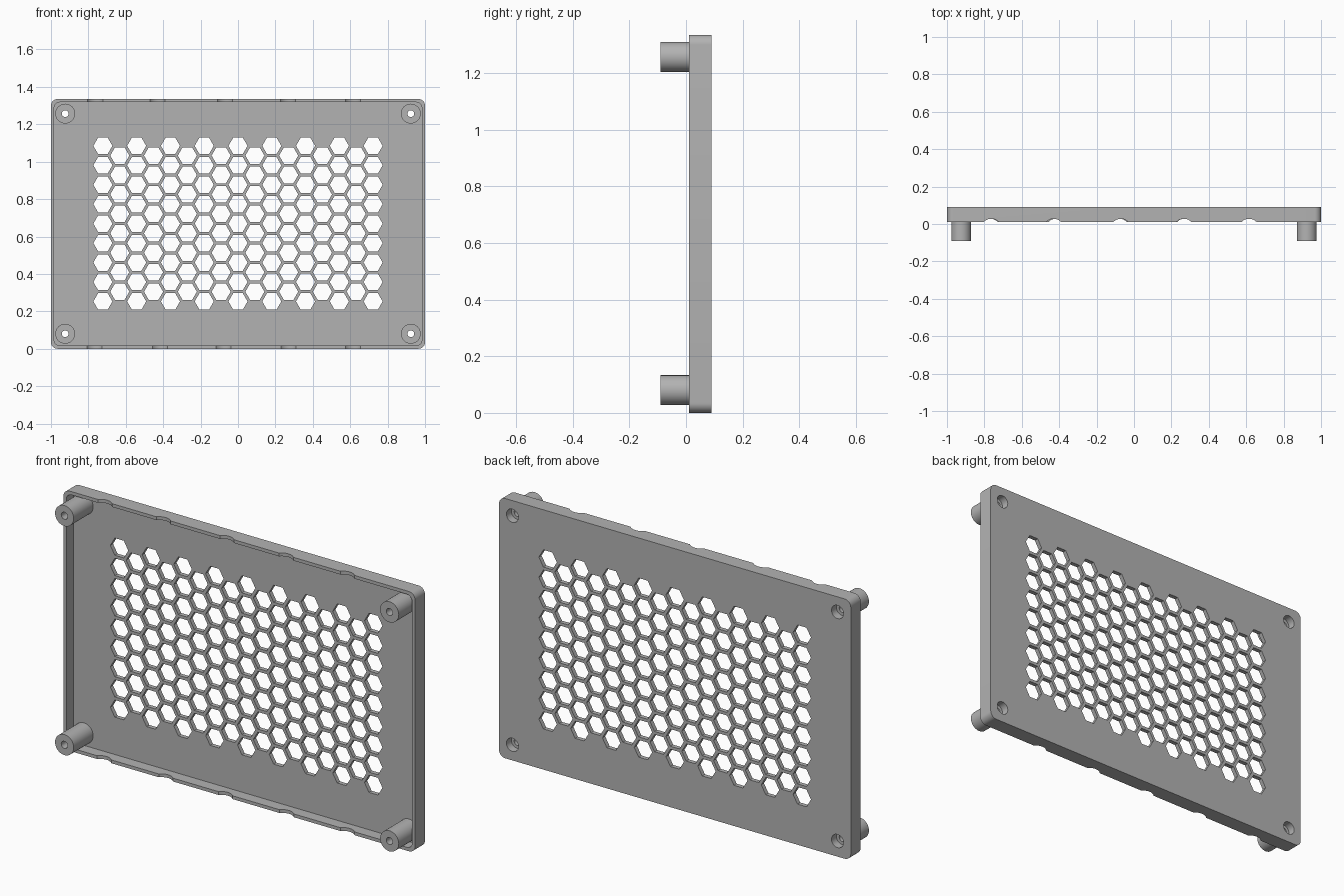
import bpy, bmesh
from math import cos, sin, pi, radians
from mathutils import Matrix, Vector

cube = bpy.data.objects.get("Cube")
if cube:
    bpy.data.objects.remove(cube)

H = 1.335                                # height
FRONT, FLOOR, BACK = 0.01, 0.068, 0.09   # tray depths along y
POST_X, POST_Z = 0.924, (0.08, 1.257)

grey = bpy.data.materials.new("light grey plastic")
grey.use_nodes = True
colour = (0.45, 0.45, 0.45, 1)
grey.diffuse_color = colour
grey.node_tree.nodes["Principled BSDF"].inputs["Base Color"].default_value = colour


def make_object(name, bm):
    bmesh.ops.recalc_face_normals(bm, faces=bm.faces[:])
    mesh = bpy.data.meshes.new(name)
    bm.to_mesh(mesh)
    bm.free()
    mesh.materials.append(grey)
    ob = bpy.data.objects.new(name, mesh)
    bpy.context.collection.objects.link(ob)
    return ob


def prism(bm, outline, y0, y1):
    """Solid from an (x, z) outline, extruded along y."""
    face = bm.faces.new([bm.verts.new((x, y0, z)) for x, z in outline])
    new = bmesh.ops.extrude_face_region(bm, geom=[face])["geom"]
    verts = [v for v in new if isinstance(v, bmesh.types.BMVert)]
    bmesh.ops.translate(bm, vec=(0, y1 - y0, 0), verts=verts)


def ring(cx, cz, r, n):
    return [(cx + r * cos(2 * pi * i / n), cz + r * sin(2 * pi * i / n)) for i in range(n)]


def rounded_rect(inset, r, steps=8):
    w, h = 1 - inset - r, H / 2 - inset - r
    pts = []
    for k, (sx, sz) in enumerate([(1, 1), (-1, 1), (-1, -1), (1, -1)]):
        for i in range(steps + 1):
            a = (k + i / steps) * pi / 2
            pts.append((sx * w + r * cos(a), H / 2 + sz * h + r * sin(a)))
    return pts


def smooth(ob):
    bpy.ops.object.select_all(action='DESELECT')
    ob.select_set(True)
    bpy.context.view_layer.objects.active = ob
    bpy.ops.object.shade_smooth_by_angle(angle=radians(30))


def cut(target, bm):
    """Subtract the solids in bm from the target."""
    cutter = make_object("cutter", bm)
    cutter.hide_render = True
    mod = target.modifiers.new("cut", 'BOOLEAN')
    mod.operation, mod.solver, mod.object = 'DIFFERENCE', 'EXACT', cutter
    bpy.context.view_layer.objects.active = target
    bpy.ops.object.modifier_apply(modifier=mod.name)
    bpy.data.objects.remove(cutter)


# Shallow tray: outer block minus front pocket
bm = bmesh.new()
prism(bm, rounded_rect(0, 0.035), FRONT, BACK)
tray = make_object("vented_tray", bm)
bm = bmesh.new()
prism(bm, rounded_rect(0.017, 0.03), FRONT - 0.1, FLOOR)
cut(tray, bm)

# Honeycomb vents and screw holes through the floor
bm = bmesh.new()
PITCH = 0.104
for col in range(-8, 9):
    rows = 9 - col % 2
    for row in range(rows):
        z = 0.669 + (row - (rows - 1) / 2) * PITCH
        prism(bm, ring(col * 0.0903, z, 0.051, 6), FLOOR - 0.02, BACK + 0.02)
for x in (-POST_X, POST_X):
    for z in POST_Z:
        prism(bm, ring(x, z, 0.034, 32), FLOOR - 0.02, BACK + 0.02)
cut(tray, bm)

# Curved finger notches in the long rims
bm = bmesh.new()
R, DEPTH = 0.055, 0.018
notches = {H: (-0.763, -0.43, -0.07, 0.267, 0.615),
           0: (-0.768, -0.417, -0.078, 0.27, 0.615)}
for z, xs in notches.items():
    for x in xs:
        bmesh.ops.create_cone(bm, cap_ends=True, segments=48, radius1=R, radius2=R, depth=0.07,
                              matrix=Matrix.Translation((x, FRONT + DEPTH - R, z)))
cut(tray, bm)
smooth(tray)

# Corner screw posts: hollow lathed tubes with a wide recess for the screw head
profile = [(0.034, FLOOR), (0.053, FLOOR), (0.053, -0.09),
           (0.018, -0.09), (0.018, 0.05), (0.034, 0.05)]
for side, x in (("right", -POST_X), ("left", POST_X)):
    for level, z in zip(("lower", "upper"), POST_Z):
        bm = bmesh.new()
        verts = [bm.verts.new((r, y, 0)) for r, y in profile]
        edges = [bm.edges.new((verts[i - 1], v)) for i, v in enumerate(verts)]
        bmesh.ops.spin(bm, geom=verts + edges, cent=(0, 0, 0), axis=(0, 1, 0),
                       angle=2 * pi, steps=32)
        bmesh.ops.remove_doubles(bm, verts=bm.verts[:], dist=0.0001)
        post = make_object(f"{level}_{side}_screw_post", bm)
        post.location = Vector((x, 0, z))
        smooth(post)
